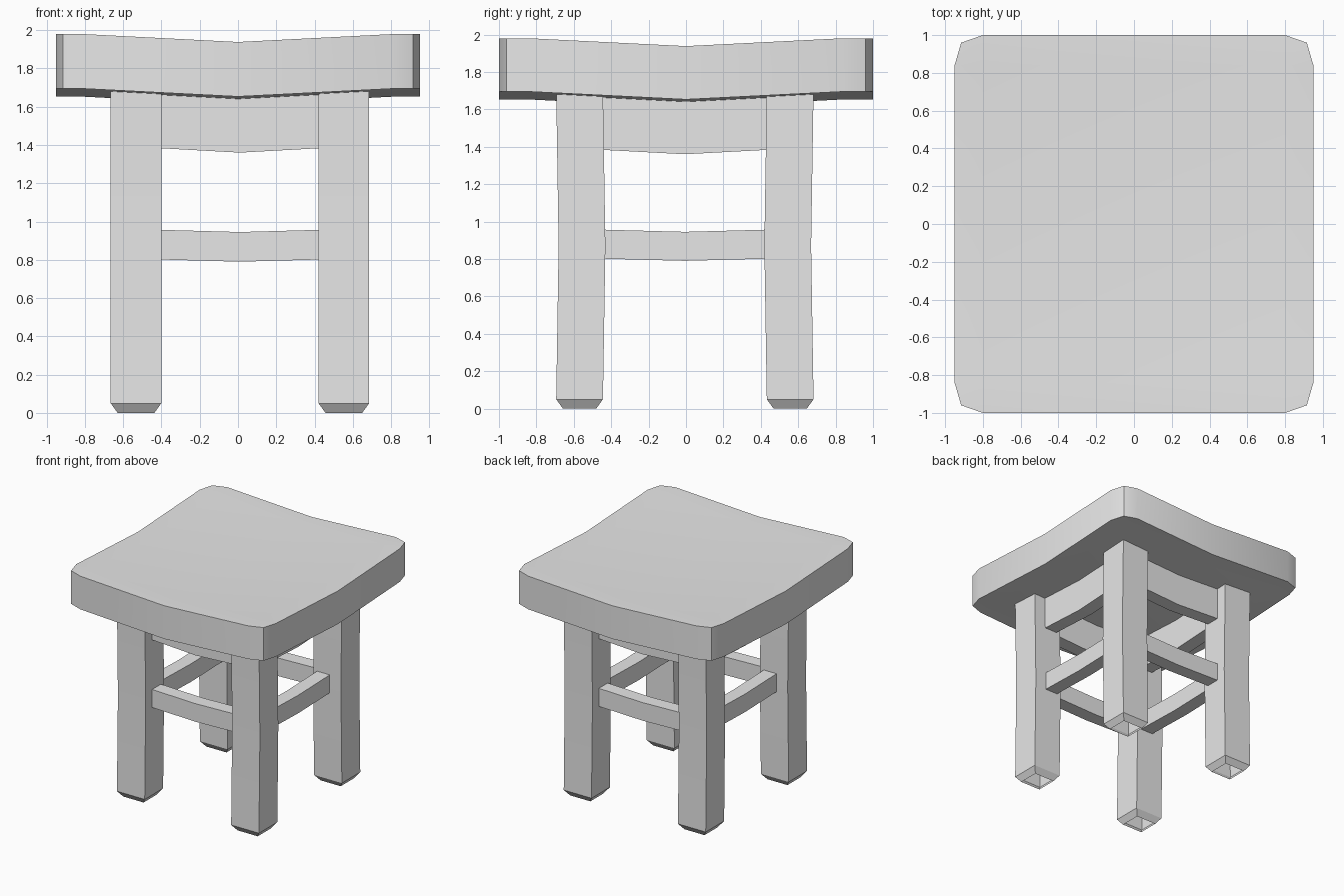
import bpy, bmesh, math

default = bpy.data.objects.get("Cube")
if default:
    bpy.data.objects.remove(default, do_unlink=True)

# one plain grey for the whole stool
grey = bpy.data.materials.new("plain grey")
grey.use_nodes = True
colour = (0.8, 0.8, 0.8, 1)
grey.diffuse_color = colour
grey.node_tree.nodes["Principled BSDF"].inputs["Base Color"].default_value = colour


def finish(name, bm, angle=30):
    mesh = bpy.data.meshes.new(name)
    bm.to_mesh(mesh)
    bm.free()
    mesh.materials.append(grey)
    obj = bpy.data.objects.new(name, mesh)
    bpy.context.collection.objects.link(obj)
    bpy.ops.object.select_all(action='DESELECT')
    obj.select_set(True)
    bpy.context.view_layer.objects.active = obj
    bpy.ops.object.shade_smooth_by_angle(angle=math.radians(angle))
    return obj


def loft(name, rings, cap_start=True, cap_end=True):
    """Join a sequence of four-point sections into one bar."""
    bm = bmesh.new()
    loops = [[bm.verts.new(p) for p in ring] for ring in rings]
    for a, b in zip(loops, loops[1:]):
        for i in range(4):
            j = (i + 1) % 4
            bm.faces.new((a[i], a[j], b[j], b[i]))
    if cap_start:
        bm.faces.new(loops[0][::-1])
    if cap_end:
        bm.faces.new(loops[-1])
    bmesh.ops.recalc_face_normals(bm, faces=bm.faces)
    return finish(name, bm)


# seat: dished slab with clipped corners
def dish(x, y):
    sag = sum(1 - min(abs(v) / 0.82, 1) for v in (x, y))
    return 1.98 - 0.042 * sag


bm = bmesh.new()
xs = (-0.95, -0.80, 0, 0.80, 0.95)
ys = (-1, -0.84, 0, 0.84, 1)
grid = []
for y in ys:
    row = []
    for x in xs:
        px, py = x, y
        if abs(x) == 0.95 and abs(y) == 1:
            px, py = x * 0.963, y * 0.96
        row.append(bm.verts.new((px, py, dish(x, y))))
    grid.append(row)
for r, s in zip(grid, grid[1:]):
    for i in range(4):
        bm.faces.new((r[i], r[i + 1], s[i + 1], s[i]))
extruded = bmesh.ops.extrude_face_region(bm, geom=bm.faces[:])
lower = [g for g in extruded["geom"] if isinstance(g, bmesh.types.BMVert)]
bmesh.ops.translate(bm, verts=lower, vec=(0, 0, -0.285))
bmesh.ops.recalc_face_normals(bm, faces=bm.faces)
finish("seat", bm, 40)

# legs: slightly bowed posts with tapered, open feet
CX, CY = 0.01, -0.006
LX, LY = 0.543, 0.563


def leg_ring(sx, sy, z, inset, bow):
    x, y = CX + sx * LX, CY + sy * (LY - bow)
    hx, hy = 0.132 - inset, 0.125 - inset
    return [(x + a * hx, y + b * hy, z)
            for a, b in ((-1, -1), (1, -1), (1, 1), (-1, 1))]


for sy, depth in ((-1, "front"), (1, "back")):
    for sx, side in ((-1, "right"), (1, "left")):
        loft(f"{depth}_{side}_leg",
             [leg_ring(sx, sy, *p) for p in ((0, 0.036, 0), (0.05, 0, 0),
                                             (0.87, 0, 0.013), (1.70, 0, 0))],
             cap_start=False)


# rails between the legs: upper aprons and lower stretchers, sagging at midspan
def rail(name, along_x, sign, low, high, sag_low, sag_high):
    half, across, thick = (LX, LY, 0.06) if along_x else (LY, LX, 0.06)
    mid = sign * (across - 0.035)
    rings = []
    for t in (-half, 0, half):
        k = 1 if t == 0 else 0
        section = []
        for d, z in ((-thick, low - k * sag_low), (thick, low - k * sag_low),
                     (thick, high - k * sag_high), (-thick, high - k * sag_high)):
            x, y = (t, mid + d) if along_x else (mid + d, t)
            section.append((CX + x, CY + y, z))
        rings.append(section)
    loft(name, rings)


for place, along_x, sign in (("front", True, -1), ("back", True, 1),
                             ("right", False, -1), ("left", False, 1)):
    rail(f"{place}_apron", along_x, sign, 1.39, 1.70, 0.03, 0.03)
    rail(f"{place}_stretcher", along_x, sign, 0.805, 0.96, 0.015, 0.015)
